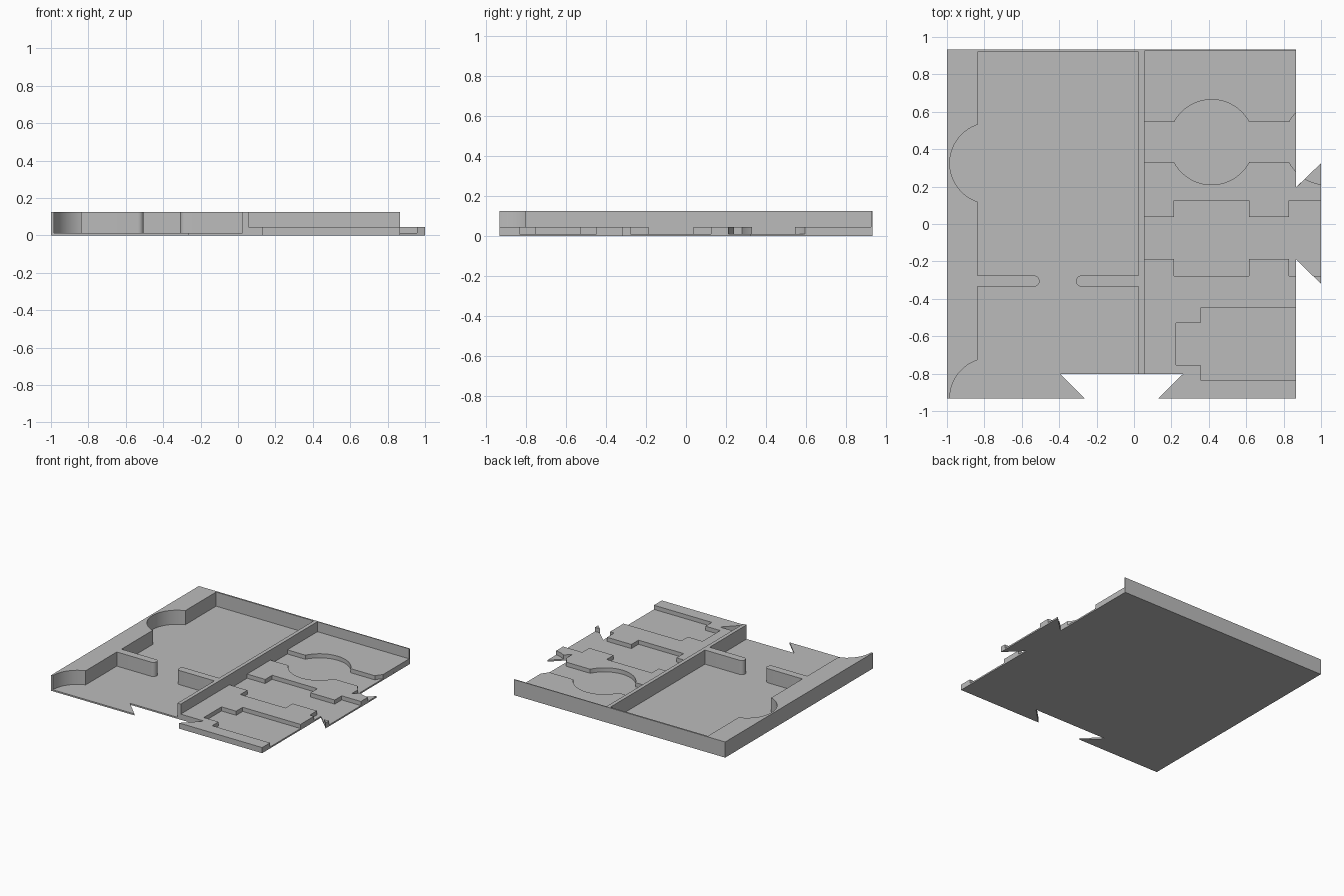
import bpy, bmesh
from math import radians, cos, sin

cube = bpy.data.objects.get("Cube")
if cube:
    bpy.data.objects.remove(cube)

grey = bpy.data.materials.new("plain grey")
grey.use_nodes = True
GREY = (0.5, 0.5, 0.5, 1)
grey.diffuse_color = GREY
grey.node_tree.nodes["Principled BSDF"].inputs["Base Color"].default_value = GREY

L, R, F, B = -1.0, 0.867, -0.933, 0.933      # tray outline
FLOOR, STEP, TOP = 0.012, 0.045, 0.125       # heights
TIP = 1.0                                    # outer edge of the tab
MID_L, MID_R, NOTCH = 0.025, 0.055, -0.802   # divider and notch depth


def arc(cx, cy, r, a, b, n=24):
    angles = [radians(a + (b - a) * i / n) for i in range(n + 1)]
    return [(cx + r * cos(t), cy + r * sin(t)) for t in angles]


def prism(name, outline, z0, z1):
    bm = bmesh.new()
    base = bm.faces.new([bm.verts.new((x, y, z0)) for x, y in outline])
    up = bmesh.ops.extrude_face_region(bm, geom=[base], use_keep_orig=True)["geom"]
    bmesh.ops.translate(bm, vec=(0, 0, z1 - z0),
                        verts=[v for v in up if isinstance(v, bmesh.types.BMVert)])
    bmesh.ops.recalc_face_normals(bm, faces=bm.faces[:])
    mesh = bpy.data.meshes.new(name)
    bm.to_mesh(mesh)
    bm.free()
    mesh.materials.append(grey)
    ob = bpy.data.objects.new(name, mesh)
    bpy.context.collection.objects.link(ob)
    bpy.ops.object.select_all(action='DESELECT')
    ob.select_set(True)
    bpy.context.view_layer.objects.active = ob
    bpy.ops.object.shade_smooth_by_angle(angle=radians(30))
    return ob


# Floor with a dovetail notch in front and a dovetail tab on the left side
prism("floor", [(L, F), (-0.263, F), (-0.395, NOTCH), (0.262, NOTCH), (0.13, F),
                (R, F), (R, -0.19), (TIP, -0.32), (TIP, 0.325), (R, 0.197),
                (R, B), (L, B)], 0, FLOOR)

# Tall wall: side with finger scoops, back rim, divider and two rounded stubs
SIDE, SCOOP = -0.838, (-0.7685, 0.2165)
wall = [(L, F)]
wall += arc(SCOOP[0], F, SCOOP[1], 180, 108.7)
wall += [(SIDE, -0.335)] + arc(-0.535, -0.305, 0.03, -90, 90, 12) + [(SIDE, -0.275)]
wall += arc(SCOOP[0], 0.325, SCOOP[1], 251.3, 108.7, 40)
wall += [(SIDE, 0.92), (MID_L, 0.92), (MID_L, -0.275)]
wall += arc(-0.28, -0.305, 0.03, 90, 270, 12) + [(MID_L, -0.335)]
wall += [(MID_L, NOTCH), (MID_R, NOTCH), (MID_R, 0.925), (R, 0.925), (R, B), (L, B)]
prism("tall_wall", wall, FLOOR, TOP)

# Low steps around the round token slots
C1, C2, CY, CR = 0.415, 1.03, 0.4375, 0.2275
back = [(MID_R, 0.545)] + arc(C1, CY, CR, 152, 28, 32)
back += arc(C2, CY, CR, 152, 135.8, 6) + [(R, 0.925), (MID_R, 0.925)]
prism("back_step", back, FLOOR, STEP)

middle = [(MID_R, 0.33)] + arc(C1, CY, CR, 208, 332, 32)
middle += arc(C2, CY, CR, 208, 224.2, 6) + [(R, 0.197)]
middle += arc(C2, CY, CR, 239.6, 262.4, 8)
middle += [(TIP, 0.125), (0.83, 0.125), (0.83, 0.037), (0.615, 0.037), (0.615, 0.125),
           (0.215, 0.125), (0.215, 0.037), (MID_R, 0.037)]
prism("middle_step", middle, FLOOR, STEP)

# Low step around the rectangular slots
front = [(MID_R, -0.188), (0.215, -0.188), (0.215, -0.278), (0.615, -0.278),
         (0.615, -0.188), (0.83, -0.188), (0.83, -0.278), (R, -0.278),
         (R, -0.448), (0.355, -0.448), (0.355, -0.53), (0.225, -0.53),
         (0.225, -0.753), (0.355, -0.753), (0.355, -0.833), (R, -0.833),
         (R, F), (0.13, F), (0.262, NOTCH), (MID_R, NOTCH)]
prism("front_step", front, FLOOR, STEP)
prism("tab_corner_step", [(TIP, -0.278), (0.957, -0.278), (TIP, -0.32)], FLOOR, STEP)
